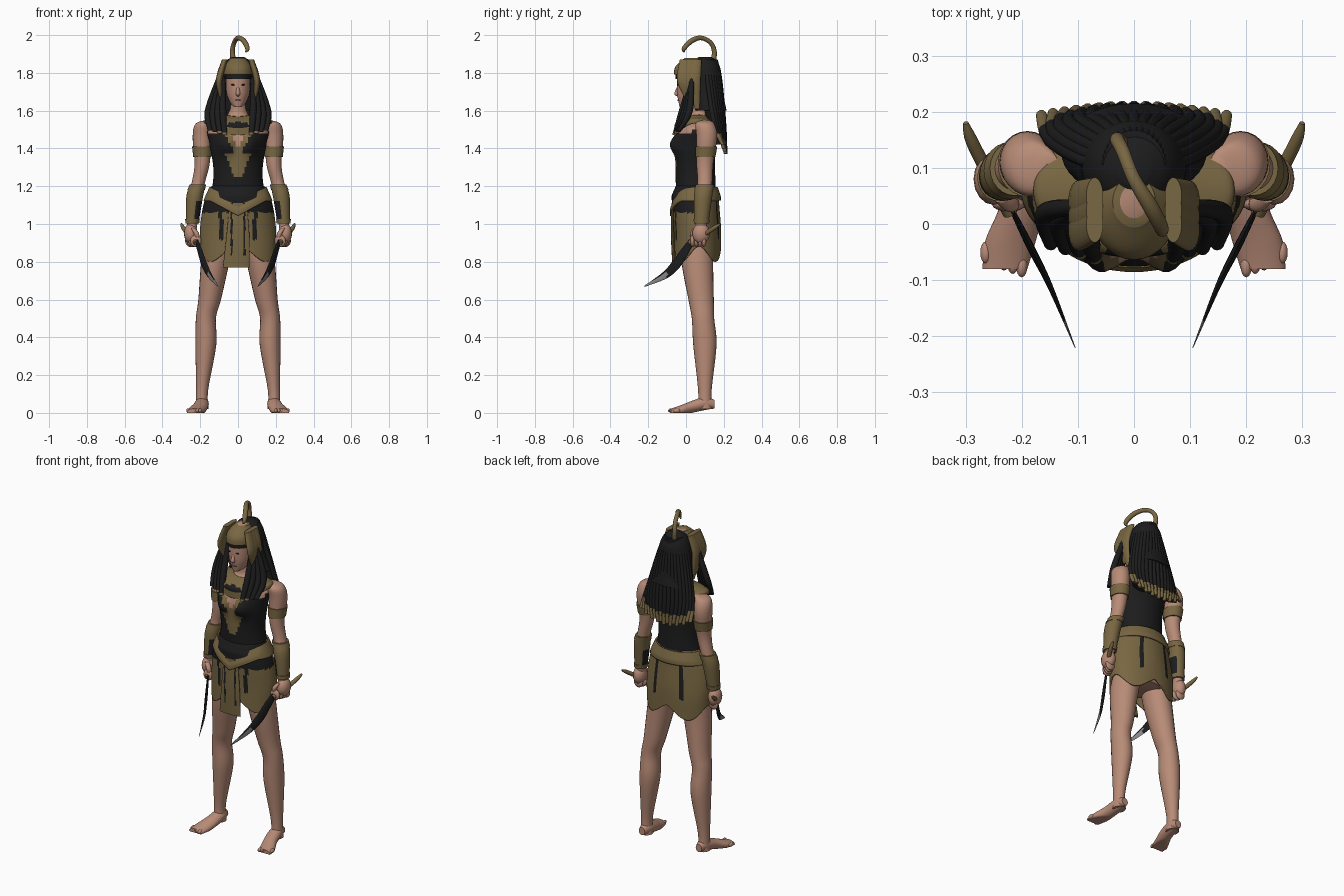
import bpy, bmesh
from math import sin, cos, pi, atan2, exp, radians
from mathutils import Vector, Matrix

cube = bpy.data.objects.get("Cube")
if cube:
    bpy.data.objects.remove(cube, do_unlink=True)

X, Y, Z = Matrix.Identity(3)


def material(name, *rgb):
    mat = bpy.data.materials.new(name)
    mat.use_nodes = True
    mat.diffuse_color = (*rgb, 1)
    mat.node_tree.nodes["Principled BSDF"].inputs["Base Color"].default_value = (*rgb, 1)
    return mat


skin = material("skin", .48, .26, .185)
gold = material("antique gold", .19, .135, .055)
black = material("black cloth", .012, .012, .013)
steel = material("steel", .25, .25, .26)
lips = material("lips", .33, .13, .1)


def finish(name, bm, mats, rule=None, mirror=False, shell=0):
    """Turn a bmesh into a smooth object, coloured by a rule on its faces."""
    bmesh.ops.recalc_face_normals(bm, faces=bm.faces)
    if rule:
        for face in bm.faces:
            face.material_index = int(rule(face.calc_center_median(), face.normal))
    mesh = bpy.data.meshes.new(name)
    bm.to_mesh(mesh)
    bm.free()
    for mat in mats:
        mesh.materials.append(mat)
    obj = bpy.data.objects.new(name, mesh)
    bpy.context.collection.objects.link(obj)
    if shell:
        obj.modifiers.new("Thickness", 'SOLIDIFY').thickness = shell
    if mirror:
        obj.modifiers.new("Mirror", 'MIRROR').use_mirror_merge = False
    bpy.ops.object.select_all(action='DESELECT')
    obj.select_set(True)
    bpy.context.view_layer.objects.active = obj
    bpy.ops.object.shade_smooth_by_angle(angle=radians(50))


def spline(path, steps):
    """Smooth curve through rows of x, y, z, radius."""
    rows = [Vector(row) for row in path]
    curve = []
    for a, b, c, d in zip(rows[:1] + rows, rows, rows[1:], rows[2:] + rows[-1:]):
        start, end = (c - a) / 2, (d - b) / 2
        for k in range(steps):
            t = k / steps
            bend = (c - b) * 3 - start * 2 - end
            twist = (b - c) * 2 + start + end
            curve.append(b + start * t + bend * t ** 2 + twist * t ** 3)
    return curve + rows[-1:]


def sweep(name, path, mats, axis=None, ref=X, flat=1, limit=1, sides=24, steps=6,
          deform=None, cap=True, **options):
    """Skin ellipses along a path; flat scales their depth, limit caps it."""
    curve = spline(path, steps)
    bm, rings = bmesh.new(), []
    for i, row in enumerate(curve):
        before, after = curve[max(i - 1, 0)], curve[min(i + 1, len(curve) - 1)]
        along = axis or (after - before).to_3d().normalized()
        across = (ref - along * ref.dot(along)).normalized()
        depth = along.cross(across)
        radius = max(row[3], .001)
        ring = []
        for k in range(sides):
            angle = 2 * pi * k / sides
            point = (row.to_3d() + across * radius * cos(angle)
                     + depth * min(radius * flat, limit) * sin(angle))
            if deform:
                deform(point)
            ring.append(bm.verts.new(point))
        rings.append(ring)
    for low, high in zip(rings, rings[1:]):
        for k in range(sides):
            bm.faces.new((low[k - 1], low[k], high[k], high[k - 1]))
    if cap:
        bm.faces.new(rings[0])
        bm.faces.new(rings[-1])
    finish(name, bm, mats, **options)


def band(name, path, low, high, grow, mats, **options):
    """Sleeve that follows part of another swept form, slightly larger."""
    rows = [(x, y, z, r + grow) for x, y, z, r in spline(path, 16) if low <= z <= high]
    sweep(name, rows, mats, Z, steps=1, **options)


def ball(name, place, size, mat, mirror=True):
    bm = bmesh.new()
    bmesh.ops.create_uvsphere(bm, u_segments=16, v_segments=10, radius=1,
                              matrix=Matrix.LocRotScale(Vector(place), None, Vector(size)))
    finish(name, bm, [mat], mirror=mirror)


# Torso with black corset and gold chest plate
def bust(point):
    if point.y < .05:
        point.y -= .04 * exp(-((abs(point.x) - .065) / .045) ** 2 - ((point.z - 1.42) / .055) ** 2)


def corset(centre, normal):
    side, height = abs(centre.x), centre.z
    neckline = (height - 1.4) / 2
    if not .95 < height < 1.5:
        return 0
    if centre.y > .03 or height < 1.24:
        return 1
    if height > 1.38:
        if side < neckline or height > 1.48:
            return 0
        return 2 if side < neckline + .03 else 1
    return 2 if side < (height - 1.2) * .4 else 1


sweep("torso", [(0, .07, .86, .1), (0, .06, .97, .17), (0, .05, 1.25, .13), (0, .05, 1.42, .15),
                (0, .06, 1.5, .16), (0, .07, 1.55, .09), (0, .07, 1.59, .05), (0, .06, 1.68, .045)],
      [skin, black, gold], Z, flat=.95, limit=.105, sides=72, steps=12, deform=bust, rule=corset)


# Collar rising to points at the shoulders
def lift(point):
    point.z += 2 * point.x ** 2


sweep("collar", [(0, .07, 1.57, .065), (0, .06, 1.55, .1), (0, .06, 1.5, .17), (0, .06, 1.47, .18)],
      [gold, black], Z, flat=.9, limit=.12, sides=48, deform=lift, cap=False, shell=.006,
      rule=lambda centre, normal: centre.y < 0 and abs(centre.x) < .05 and 1.51 < centre.z < 1.54)

# Head and face
head = [(0, -.01, 1.62, .02), (0, .01, 1.64, .04), (0, .025, 1.69, .06), (0, .03, 1.76, .065),
        (0, .03, 1.83, .06), (0, .04, 1.88, .025)]
sweep("head", head, [skin], Z, flat=1.2, sides=32)
sweep("nose", [(0, -.04, 1.73, .006), (0, -.05, 1.69, .012), (0, -.04, 1.675, .006)], [skin], Z)
ball("eye", (.025, -.042, 1.737), (.012, .004, .004), black)
ball("mouth", (0, -.04, 1.655), (.017, .005, .005), lips, mirror=False)

# Headdress: fringe, crown, layered side feathers and curled ornament
band("fringe", head, 1.765, 1.81, .006, [black], flat=1.2)
band("crown", head, 1.79, 1.88, .013, [gold], flat=1.2, sides=32)
for k in range(3):
    d = k * .025
    sweep("side_feather", [(.07, d, 1.87, .015), (.1, d - .01, 1.76, .017), (.09, d + .01, 1.66 - d, .006)],
          [gold], Z, flat=2.2, mirror=True)
sweep("curled_ornament", [(-.02, .14, 1.84, .016), (-.03, .15, 1.91, .013), (-.02, .13, 1.96, .012),
                          (0, .08, 1.985, .012), (.03, .03, 1.97, .014), (.05, -.01, 1.93, .012),
                          (.04, -.01, 1.91, .004)], [gold])

# Hair: solid mass, back braids with gold ends, and front locks
sweep("hair_cap", [(0, .1, 1.885, .03), (0, .1, 1.86, .065), (0, .1, 1.8, .09), (0, .11, 1.7, .1),
                   (0, .13, 1.6, .13)], [black], Z, limit=.085, sides=40)
sweep("hair_fall", [(0, .12, 1.7, .1), (0, .15, 1.53, .15), (0, .175, 1.42, .155)],
      [black], Z, limit=.04, sides=40)
braids = 17
for i in range(braids):
    f = 2 * i / (braids - 1) - 1
    s, c = sin(1.4 * f), cos(1.4 * f)
    end = 1.37 + .05 * f ** 2 + .012 * (i % 2)
    sweep("back_braid", [(.05 * s, .1 + .06 * c, 1.87, .008), (.09 * s, .1 + .08 * c, 1.77, .012),
                         (.15 * s, .14 + .06 * c, 1.53, .014), (.165 * f, .19 + .02 * c, end, .01)],
          [black, gold], Z, sides=10,
          rule=lambda centre, normal: centre.z < end + .055)
for k in range(4):
    d = k * .026
    sweep("front_lock", [(.08 + d / 4, .03, 1.78, .013), (.08 + d, -.02 + d / 2, 1.6, .018),
                         (.07 + d, -.06 + d / 3, 1.47 + d / 3, .013)], [black, gold], Z,
          sides=12, mirror=True, rule=lambda centre, normal: centre.z < 1.485)

# Arms, armbands and bracers
arm = [(.15, .1, 1.55, .02), (.18, .1, 1.53, .045), (.19, .11, 1.46, .05), (.19, .1, 1.32, .04),
       (.21, .1, 1.22, .035), (.23, .09, 1.14, .038), (.245, .08, .97, .025)]


def inner_forearm(centre, normal):
    return normal.x < -.2 and normal.y < .6 and centre.z < 1.12


sweep("arm", arm, [skin], Z, flat=1.1, mirror=True)
band("armband", arm, 1.345, 1.415, .006, [gold], flat=1.1, mirror=True)
band("bracer", arm, 1, 1.21, .006, [gold, black], flat=1.1, mirror=True, rule=inner_forearm)
for height in (1, 1.18):
    band("bracer_rim", arm, height, height + .03, .009, [gold], flat=1.1, mirror=True)

# Hands closed around the dagger grips
ball("palm", (.25, .08, .95), (.036, .046, .055), skin)
for k in range(4):
    ball("finger", (.25 - k * .009, .095 - k * .02, .91), (.03, .013, .032), skin)
sweep("thumb", [(.24, .05, .98, .012), (.22, .035, .95, .014), (.215, .04, .91, .009)],
      [skin], Z, mirror=True)

# Curved daggers
sweep("dagger_grip", [(.3, .18, 1, .005), (.29, .15, .98, .011), (.26, .09, .94, .012), (.22, .02, .9, .014)],
      [gold], ref=Z, mirror=True)
sweep("dagger_blade", [(.22, .03, .91, .016), (.2, -.01, .85, .024), (.18, -.05, .79, .027),
                       (.15, -.11, .73, .02), (.105, -.22, .67, .003)], [black, steel],
      ref=Z, flat=.25, mirror=True,
      rule=lambda centre, normal: centre.y < -.1 and (normal.z < .1 or centre.y < -.17))


# Skirt with scalloped hem and dark slits
def around(point):
    return atan2(abs(point.x) / .2, (.06 - point.y) / .125)


def scallop(point):
    drop = .36 - .04 * cos(3.8 * around(point))
    point.z = 1.2 - (1.2 - point.z) / .38 * drop


def slits(centre, normal):
    angle = around(centre)
    if angle < 1.7 and centre.z > 1.06:
        return True
    return centre.z > .92 and any(abs(angle - slit) < .06 for slit in (.46, 2.7))


skirt = [(0, .05, 1.2, .14), (0, .05, 1.1, .18), (0, .06, .95, .2), (0, .06, .82, .2)]
sweep("skirt", skirt, [gold, black], Z, flat=.75, limit=.125, sides=96, steps=12,
      deform=scallop, cap=False, shell=.008, rule=slits)
sweep("front_panel", [(0, -.07, 1.11, .045), (0, -.07, .95, .06), (-.01, -.06, .77, .07)],
      [gold, black], Z, flat=.17, sides=48, steps=12,
      rule=lambda centre, normal: centre.z > .84 and abs(abs(centre.x) - .034) < .005)


# Belt dipping to a point at the front
def dip(point):
    if point.y < .05:
        point.z -= .08 * max(0, 1 - abs(point.x) / .15)


band("belt", skirt, 1.12, 1.2, .009, [gold], flat=.78, limit=.135, sides=64,
     deform=dip, cap=False, shell=.012)


# Legs, feet and toes
def sole(point):
    point.z = max(point.z, 0) * (.7 + 3 * point.y)


sweep("leg", [(.09, .06, .98, .08), (.12, .06, .8, .075), (.15, .08, .6, .06), (.17, .09, .5, .053),
              (.17, .1, .36, .055), (.19, .1, .12, .032), (.19, .1, .02, .035)],
      [skin], Z, flat=1.12, mirror=True)
sweep("foot", [(.19, .15, .04, .02), (.19, .1, .05, .035), (.2, .03, .04, .04), (.22, -.03, .02, .045),
               (.23, -.08, .01, .04)], [skin], Y, mirror=True, deform=sole)
for k in range(5):
    ball("toe", (.2 + k * .016, -.075 + k * .006, .012), (.01, .02, .012), skin)
